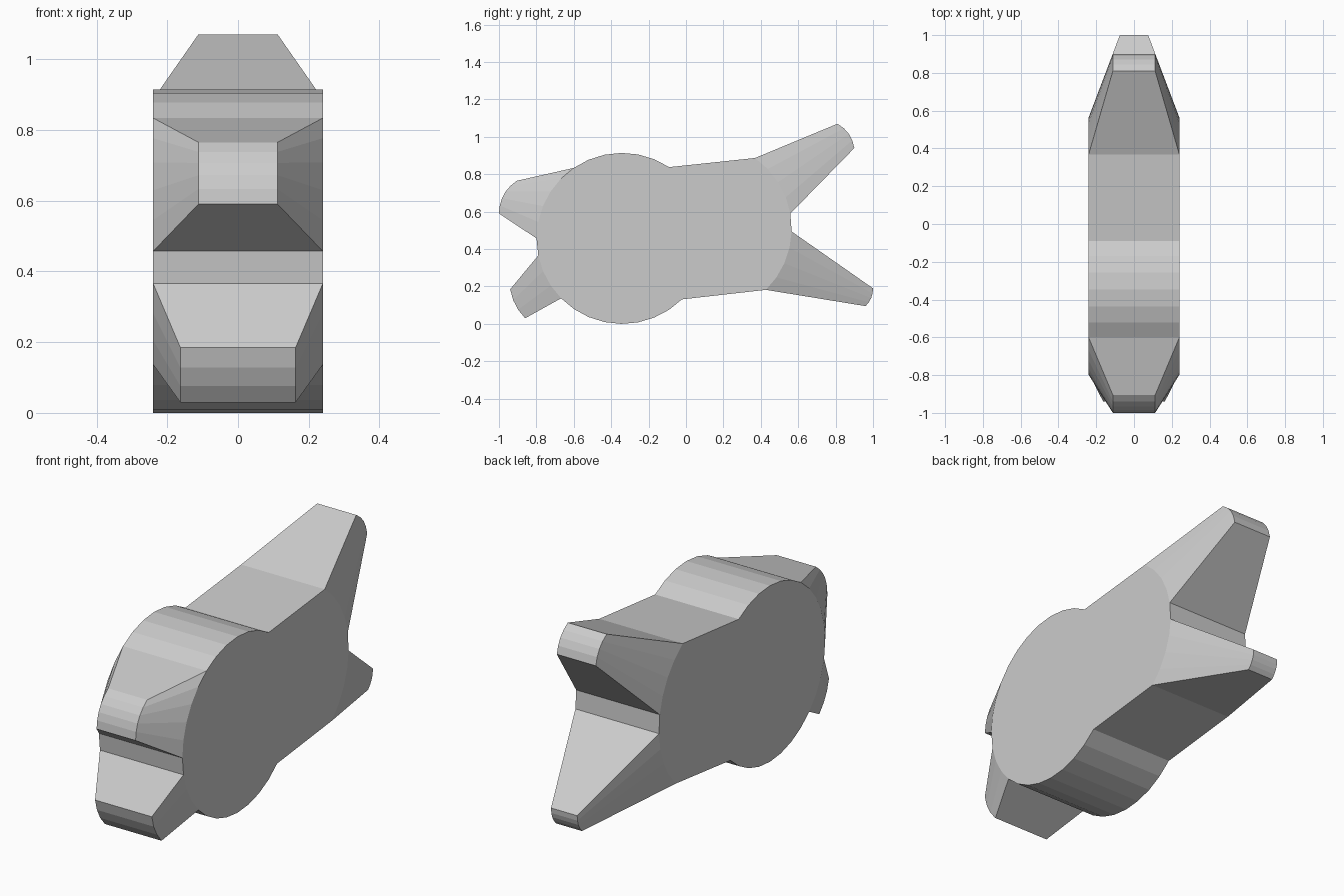
import bpy, bmesh
from math import cos, sin, radians
from mathutils import Vector

if "Cube" in bpy.data.objects:
    bpy.data.objects.remove(bpy.data.objects["Cube"])

HALF = 0.24  # half thickness of the slab body
REAR = (Vector((0.105, 0.51)), 0.46)
FRONT = (Vector((-0.342, 0.457)), 0.457)


def arc(circle, a0, a1, n):
    c, r = circle
    angles = [radians(a0 + (a1 - a0) * i / n) for i in range(n + 1)]
    return [c + r * Vector((cos(a), sin(a))) for a in angles]


def bowed(p, q, bulge, n):
    p, q = Vector(p), Vector(q)
    d = (q - p).normalized()
    out = Vector((d.y, -d.x))
    return [p.lerp(q, i / n) + out * bulge * 4 * (i / n) * (1 - i / n) for i in range(n + 1)]


# Outline sections, anticlockwise in the y-z plane:
# circle, start angle, end angle, segments, limb tip (start, end, bulge, half width)
sections = [
    (REAR, -45.5, -2, 4, ((0.96, 0.095), (1.0, 0.19), 0.011, 0.075)),      # lower rear limb
    (REAR, -2, 10, 1, None),
    (REAR, 10, 55, 4, ((0.90, 0.94), (0.81, 1.07), 0.019, 0.112)),         # upper rear limb
    (FRONT, 56.5, 124.5, 6, None),                                         # rounded top
    (FRONT, 124.5, 180, 5, ((-0.905, 0.765), (-1.0, 0.59), 0.026, 0.112)),  # upper front limb
    (FRONT, 180, 191.5, 1, None),
    (FRONT, 191.5, 224.5, 3, ((-0.94, 0.185), (-0.86, 0.03), 0.014, 0.163)),  # lower front limb
    (FRONT, 224.5, 314.5, 8, None),                                        # rounded underside
]

bm = bmesh.new()


def row(points, x):
    return [bm.verts.new((x, p.x, p.y)) for p in points]


def strip(a, b):
    for i in range(len(a) - 1):
        bm.faces.new((a[i], a[i + 1], b[i + 1], b[i]))


outline = []
for circle, a0, a1, n, tip in sections:
    root = arc(circle, a0, a1, n)
    outline += root
    left, right = row(root, -HALF), row(root, HALF)
    if tip is None:
        strip(left, right)
        continue
    # Limb: tapered sides, upper and lower faces, rounded end
    start, end, bulge, w = tip
    end_arc = bowed(start, end, bulge, n)
    tip_l, tip_r = row(end_arc, -w), row(end_arc, w)
    strip(left, tip_l)
    strip(tip_l, tip_r)
    strip(tip_r, right)
    for k in (0, -1):
        bm.faces.new((left[k], tip_l[k], tip_r[k], right[k]))

# Straight back and belly between the two rounded ends
rear_top = arc(REAR, 55, 55, 1)[0]
front_top = arc(FRONT, 56.5, 56.5, 1)[0]
rear_low = arc(REAR, -45.5, -45.5, 1)[0]
front_low = arc(FRONT, 314.5, 314.5, 1)[0]
for pair in ((rear_top, front_top), (front_low, rear_low)):
    strip(row(pair, -HALF), row(pair, HALF))

# Flat side faces of the body
ring = [p for i, p in enumerate(outline) if (p - outline[i - 1]).length > 1e-4]
for x in (-HALF, HALF):
    bm.faces.new(row(ring, x))

bmesh.ops.remove_doubles(bm, verts=bm.verts[:], dist=1e-4)
bmesh.ops.recalc_face_normals(bm, faces=bm.faces[:])
mesh = bpy.data.meshes.new("body_with_limbs")
bm.to_mesh(mesh)
bm.free()
body = bpy.data.objects.new("body_with_limbs", mesh)
bpy.context.collection.objects.link(body)
